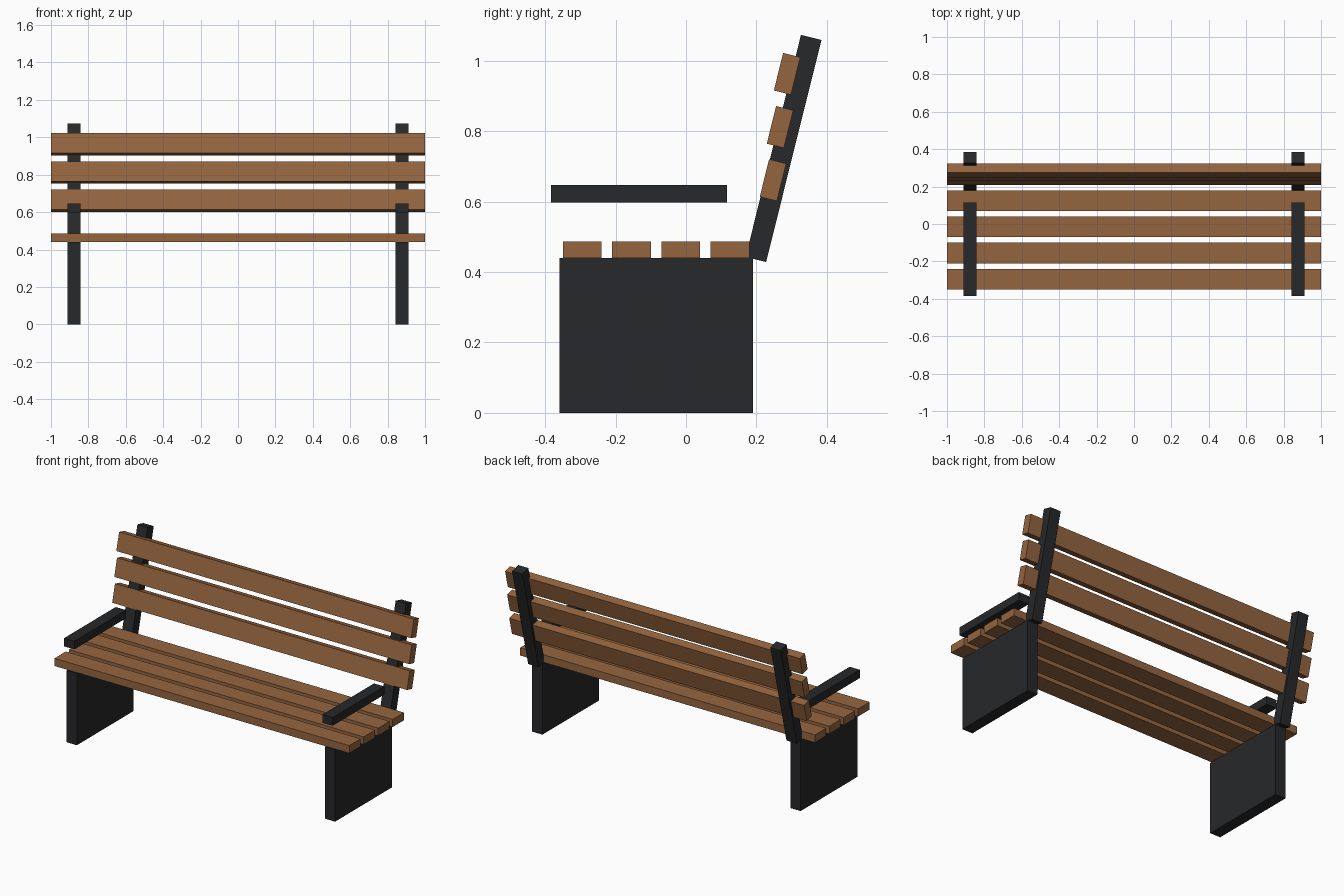
import bpy
from math import radians

if "Cube" in bpy.data.objects:
    bpy.data.objects.remove(bpy.data.objects["Cube"])


def material(name, rgb):
    m = bpy.data.materials.new(name)
    m.diffuse_color = (*rgb, 1)
    m.use_nodes = True
    m.node_tree.nodes["Principled BSDF"].inputs["Base Color"].default_value = m.diffuse_color
    return m


wood = material("wood", (0.30, 0.13, 0.05))
iron = material("dark_iron", (0.02, 0.021, 0.023))
LEAN = radians(-14)


def box(name, center, size, mat, tilt=0):
    bpy.ops.mesh.primitive_cube_add(size=1, location=center)
    ob = bpy.context.object
    ob.name = name
    # bake size into the mesh so only the tilt stays on the object
    for v in ob.data.vertices:
        v.co = [c * s for c, s in zip(v.co, size)]
    ob.rotation_euler.x = tilt
    ob.data.materials.append(mat)
    return ob


# Seat slats, front to back
for i in range(4):
    box(f"seat_slat_{i + 1}", (0, -0.295 + 0.14 * i, 0.463), (2, 0.11, 0.047), wood)

# Leaning back slats, bottom to top
for i in range(3):
    box(f"back_slat_{i + 1}", (0, 0.247 + 0.02 * i, 0.661 + 0.151 * i),
        (2, 0.05, 0.11), wood, LEAN)

# Side frames: panel leg, back post and armrest on each end
for side, sx in (("left", -1), ("right", 1)):
    x = sx * 0.876
    box(f"{side}_leg_panel", (x, -0.085, 0.22), (0.07, 0.55, 0.44), iron)
    box(f"{side}_back_post", (x, 0.277, 0.751), (0.07, 0.06, 0.65), iron, LEAN)
    box(f"{side}_armrest", (x, -0.134, 0.622), (0.07, 0.50, 0.05), iron)
